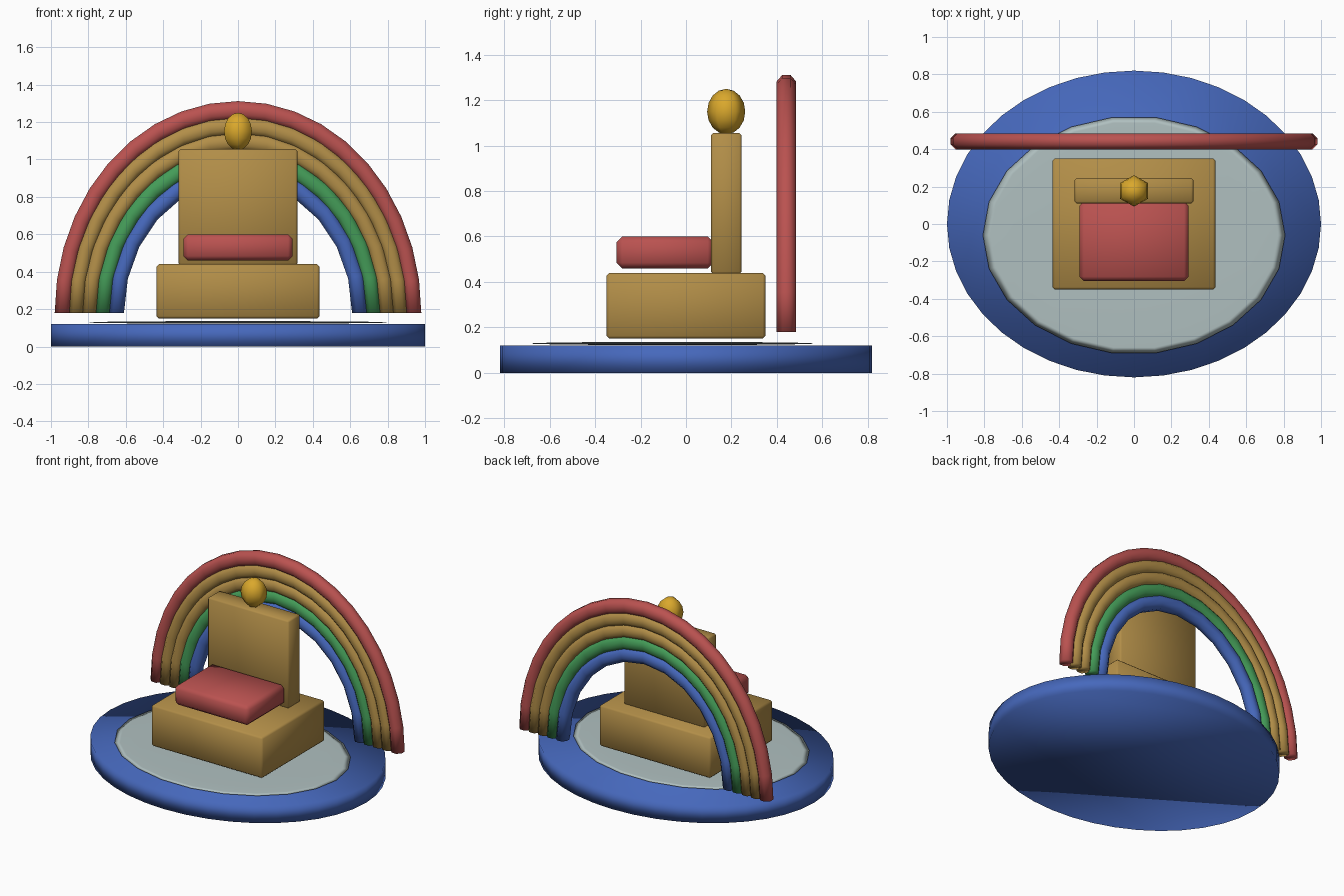
import bpy, bmesh
from math import pi
from mathutils import Matrix, Vector

if "Cube" in bpy.data.objects:
    bpy.data.objects.remove(bpy.data.objects["Cube"], do_unlink=True)


def make_material(name, rgb):
    """Flat colour from 0-255 display values, stored as linear."""
    linear = [((c / 255 + 0.055) / 1.055) ** 2.4 for c in rgb]
    mat = bpy.data.materials.new(name)
    mat.use_nodes = True
    mat.diffuse_color = (*linear, 1)
    mat.node_tree.nodes["Principled BSDF"].inputs["Base Color"].default_value = (*linear, 1)
    return mat


blue = make_material("blue", (70, 104, 188))
grey = make_material("pale grey", (176, 192, 192))
tan = make_material("tan", (178, 142, 72))
red = make_material("red", (186, 82, 80))
green = make_material("green", (68, 156, 88))
gold = make_material("gold", (218, 168, 44))


def finish(bm, name, mat):
    bmesh.ops.recalc_face_normals(bm, faces=bm.faces)
    mesh = bpy.data.meshes.new(name)
    bm.to_mesh(mesh)
    bm.free()
    mesh.materials.append(mat)
    mesh.shade_smooth()
    obj = bpy.data.objects.new(name, mesh)
    bpy.context.collection.objects.link(obj)
    return obj


def placed(centre, size):
    return Matrix.Translation(centre) @ Matrix.Diagonal((*size, 1))


def box(name, mat, low, high, bevel):
    """Box between two corners with chamfered edges."""
    low, high = Vector(low), Vector(high)
    bm = bmesh.new()
    bmesh.ops.create_cube(bm, size=1, matrix=placed((low + high) / 2, high - low))
    bmesh.ops.bevel(bm, geom=bm.edges[:], offset=bevel, segments=1, affect='EDGES')
    return finish(bm, name, mat)


def ball(name, mat, centre, size, segments, rings, turn=0):
    bm = bmesh.new()
    bmesh.ops.create_uvsphere(bm, u_segments=segments, v_segments=rings, radius=1,
                              matrix=placed(centre, size) @ Matrix.Rotation(turn, 4, 'Z'))
    return finish(bm, name, mat)


def arch(name, mat, radius, steps):
    """Octagonal tube swept over a half circle, stretched upward."""
    bm = bmesh.new()
    bmesh.ops.create_circle(bm, segments=8, radius=0.046, matrix=Matrix.Translation((radius, 0, 0))
                            @ Matrix.Rotation(pi / 8, 4, 'Z'))
    bmesh.ops.spin(bm, geom=bm.verts[:] + bm.edges[:], cent=(0, 0, 0), axis=(0, -1, 0),
                   angle=pi, steps=steps, use_duplicate=False)
    bmesh.ops.holes_fill(bm, edges=[e for e in bm.edges if e.is_boundary], sides=8)
    bmesh.ops.transform(bm, matrix=placed((0, 0.442, 0.18), (1, 1, 1.155)), verts=bm.verts)
    return finish(bm, name, mat)


# Oval platform
bm = bmesh.new()
bmesh.ops.create_cone(bm, cap_ends=True, segments=40, radius1=1, radius2=1, depth=1,
                      matrix=placed((0, 0, 0.06), (1, 0.82, 0.12)))
finish(bm, "platform", blue)

# Thin oval rug
ball("rug", grey, (0, -0.06, 0.129), (0.808, 0.637, 0.007), 22, 10, pi / 22)

# Throne
box("seat_base", tan, (-0.435, -0.35, 0.15), (0.435, 0.35, 0.44), 0.012)
box("backrest", tan, (-0.317, 0.11, 0.435), (0.317, 0.245, 1.055), 0.01)
box("cushion", red, (-0.292, -0.305, 0.46), (0.292, 0.12, 0.6), 0.024)
ball("finial", gold, (0, 0.177, 1.15), (0.086, 0.084, 0.1), 6, 8)

# Rainbow bands, outermost first
bands = [("outer", red), ("second", tan), ("third", tan), ("fourth", green), ("inner", blue)]
for i, (label, mat) in enumerate(bands):
    arch(label + "_rainbow_band", mat, 0.9375 - 0.0713 * i, 20 - 2 * i)
